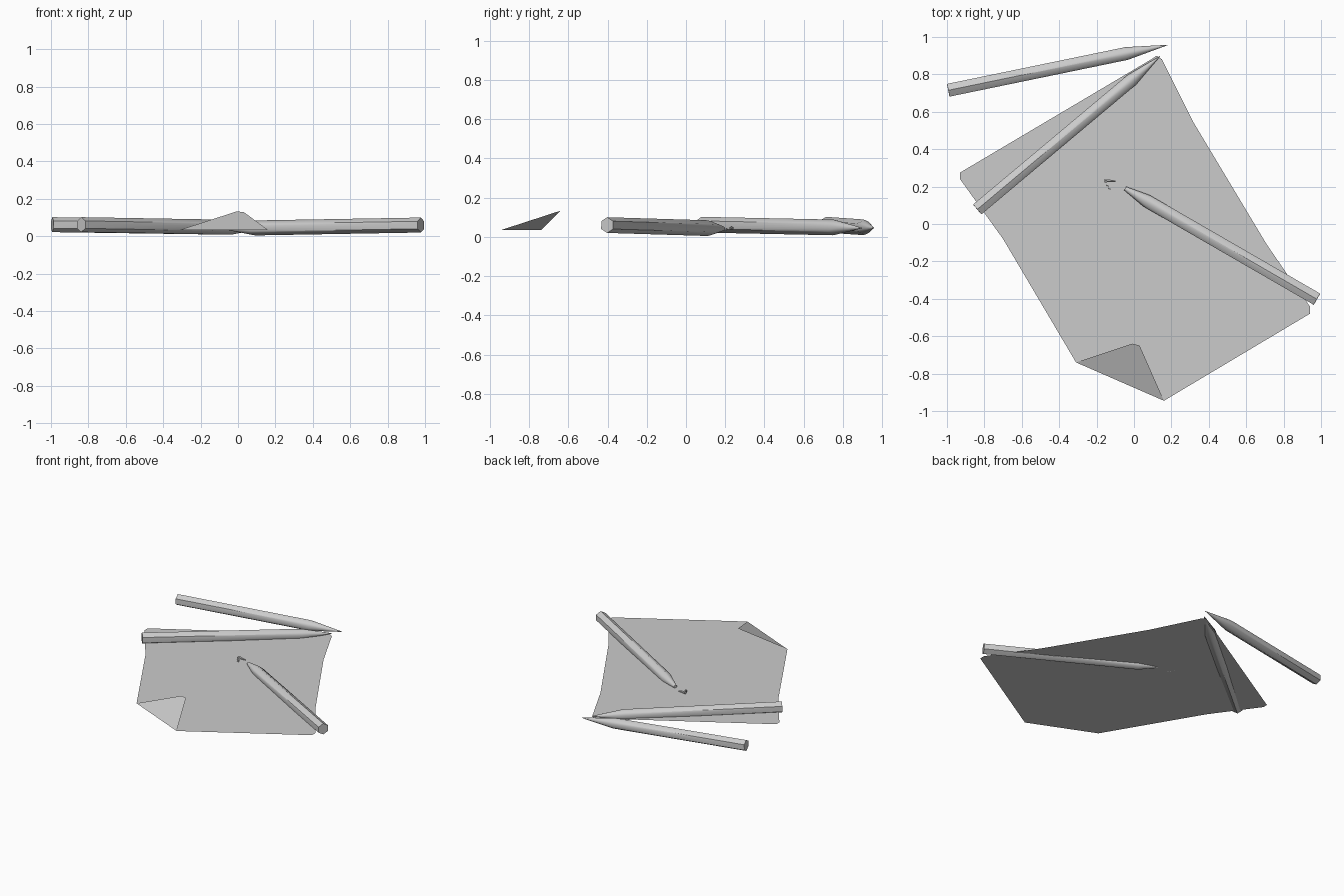
import bpy, math
from mathutils import Vector

if "Cube" in bpy.data.objects:
    bpy.data.objects.remove(bpy.data.objects["Cube"])


def make_mesh(name, verts, faces):
    mesh = bpy.data.meshes.new(name)
    mesh.from_pydata(verts, [], faces)
    obj = bpy.data.objects.new(name, mesh)
    bpy.context.collection.objects.link(obj)
    return obj


def smooth(obj):
    bpy.ops.object.select_all(action='DESELECT')
    obj.select_set(True)
    bpy.context.view_layer.objects.active = obj
    bpy.ops.object.shade_smooth_by_angle(angle=math.radians(35))


def loft(name, end, tip, rings, sides):
    """Rings are functions of angle giving (distance along axis, radius)."""
    end, tip = Vector(end), Vector(tip)
    axis = (tip - end).normalized()
    side = Vector((0, 0, 1)).cross(axis).normalized()
    up = axis.cross(side)
    verts, faces = [], []
    for ring in rings:
        for i in range(sides):
            a = 2 * math.pi * i / sides
            d, r = ring(a)
            verts.append(end + axis * d + up * (r * math.cos(a)) + side * (r * math.sin(a)))
    for k in range(len(rings) - 1):
        for i in range(sides):
            j = (i + 1) % sides
            faces.append((k * sides + i, (k + 1) * sides + i, (k + 1) * sides + j, k * sides + j))
    faces.append(tuple(range(sides)))
    faces.append(tuple(reversed(range((len(rings) - 1) * sides, len(rings) * sides))))
    faces = [f[::-1] for f in faces]
    return make_mesh(name, verts, faces)


# Hexagonal pencils with a scalloped sharpened cone
R = 0.04


def hex_radius(a):
    return R * math.cos(math.pi / 6) / math.cos(a % (math.pi / 3) - math.pi / 6)


def pencil(name, end, tip, cone, tip_r):
    length = (Vector(tip) - Vector(end)).length

    def on_cone(r):
        return length - cone * (r - tip_r) / (R - tip_r)

    mid = 0.5 * (R * 0.8 + tip_r)
    obj = loft(name, end, tip, [
        lambda a: (0, hex_radius(a)),
        lambda a: (on_cone(hex_radius(a)), hex_radius(a)),
        lambda a: (on_cone(mid), mid),
        lambda a: (length, tip_r)], 24)
    smooth(obj)


pencil("back_pencil", (-0.993, 0.715, 0.062), (0.18, 0.957, 0.045), 0.26, 0.001)
pencil("middle_pencil", (-0.838, 0.078, 0.062), (0.14, 0.898, 0.045), 0.23, 0.001)
pencil("broken_pencil", (0.978, -0.402, 0.060), (-0.047, 0.19, 0.042), 0.16, 0.011)

# Sheet of paper with clipped corners
Z = 0.034
outline = [(0.10, 0.885), (0.12, 0.90), (0.15, 0.88), (0.32, 0.54), (0.71, -0.11),
           (0.82, -0.27), (0.94, -0.44), (0.94, -0.48), (0.16, -0.945), (-0.31, -0.74),
           (-0.70, -0.08), (-0.93, 0.24), (-0.93, 0.275)]
make_mesh("paper_sheet", [(x, y, Z) for x, y in outline], [tuple(reversed(range(len(outline))))])

# Turned-up corner
make_mesh("folded_corner",
          [(-0.31, -0.74, Z), (0.16, -0.945, Z), (0.03, -0.65, 0.13), (-0.01, -0.64, 0.132)],
          [(0, 1, 2, 3)])

# Broken lead and crumbs
crumbs = [((-0.158, 0.232, 0.044), (-0.10, 0.229, 0.041), 0.011, 0.004),
          ((-0.148, 0.207, 0.039), (-0.134, 0.203, 0.039), 0.006, 0.004),
          ((-0.138, 0.192, 0.038), (-0.124, 0.186, 0.038), 0.006, 0.004)]
for i, (a, b, r0, r1) in enumerate(crumbs):
    n = (Vector(b) - Vector(a)).length
    loft("lead_crumb_%d" % (i + 1), a, b,
         [lambda t: (0, r0), lambda t: (n, r1)], 6)
